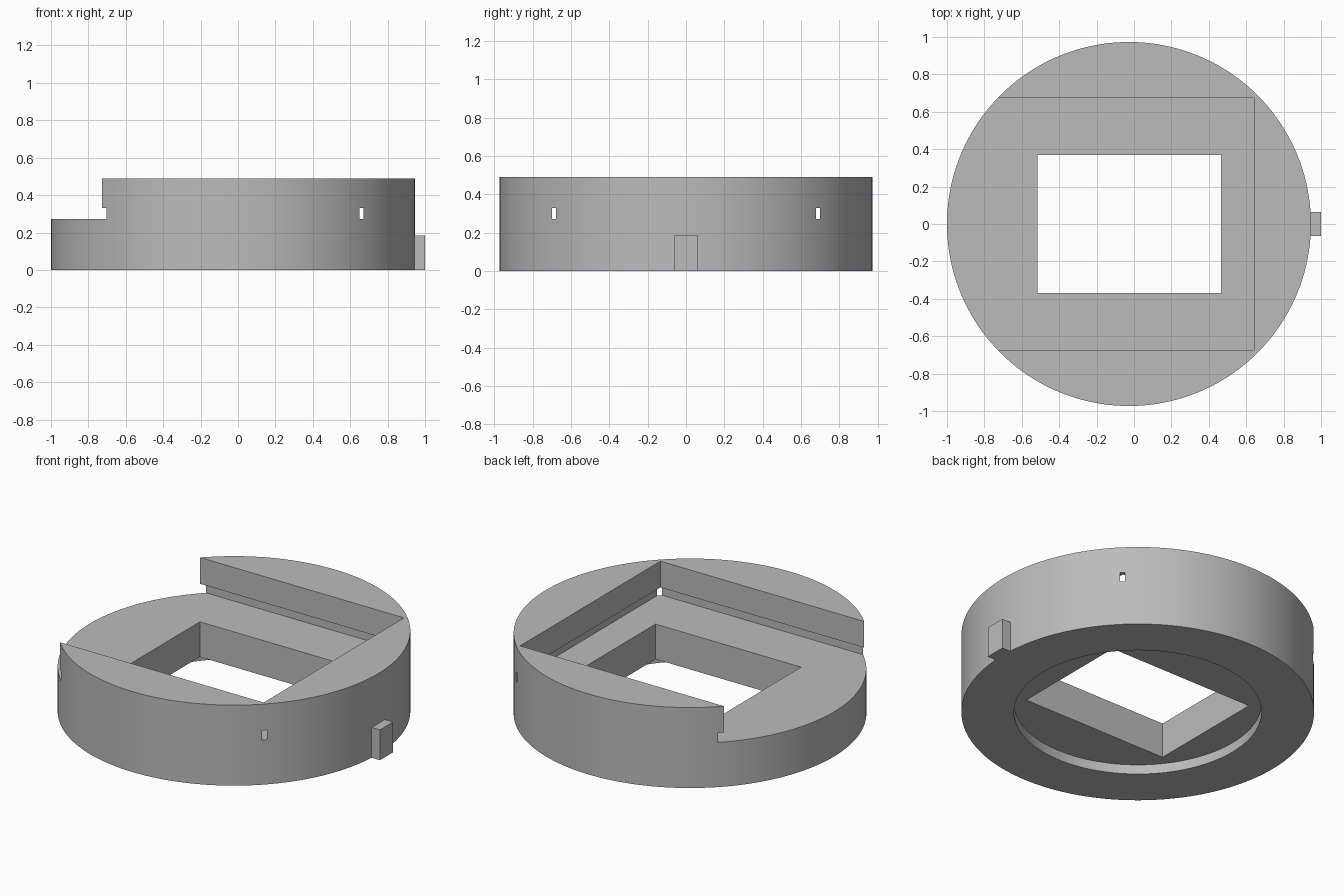
import bpy

cube = bpy.data.objects.get("Cube")
if cube:
    bpy.data.objects.remove(cube, do_unlink=True)

CX = -0.027      # disc axis, offset by the side tab
RADIUS = 0.973
HEIGHT = 0.49

grey = bpy.data.materials.new("plain grey")
grey.use_nodes = True
colour = (0.5, 0.5, 0.5, 1)
grey.diffuse_color = colour
grey.node_tree.nodes["Principled BSDF"].inputs["Base Color"].default_value = colour


def box(name, low, high):
    """Axis-aligned box between two corners."""
    middle = [(a + b) / 2 for a, b in zip(low, high)]
    bpy.ops.mesh.primitive_cube_add(size=1, location=middle)
    ob = bpy.context.object
    ob.name = name
    ob.scale = [b - a for a, b in zip(low, high)]
    bpy.ops.object.transform_apply(location=False, rotation=False, scale=True)
    ob.data.materials.append(grey)
    return ob


def cylinder(name, radius, bottom, top):
    """Upright cylinder on the disc axis."""
    bpy.ops.mesh.primitive_cylinder_add(
        vertices=160, radius=radius, depth=top - bottom,
        location=(CX, 0, (top + bottom) / 2))
    ob = bpy.context.object
    ob.name = name
    ob.data.materials.append(grey)
    return ob


def cut(target, cutter):
    """Subtract the cutter, then discard it."""
    cutter.hide_render = True
    bpy.context.view_layer.objects.active = target
    mod = target.modifiers.new("cut", 'BOOLEAN')
    mod.operation = 'DIFFERENCE'
    mod.solver = 'EXACT'
    mod.object = cutter
    bpy.ops.object.modifier_apply(modifier=mod.name)
    bpy.data.objects.remove(cutter, do_unlink=True)


# Round body
body = cylinder("round_body", RADIUS, 0, HEIGHT)

# Undercut slot, then the open-ended pocket above it
cut(body, box("slot_cutter", (-1.5, -0.699, 0.272), (0.67, 0.699, 0.33)))
cut(body, box("pocket_cutter", (-1.6, -0.675, 0.3), (0.645, 0.675, 0.8)))

# Shallow round recess underneath and the rectangular through opening
cut(body, cylinder("recess_cutter", 0.683, -0.2, 0.058))
cut(body, box("opening_cutter", (-0.516, -0.37, -0.3), (0.464, 0.37, 0.9)))

bpy.ops.object.select_all(action='DESELECT')
body.select_set(True)
bpy.context.view_layer.objects.active = body
bpy.ops.object.shade_smooth_by_angle(angle=0.5)

# Locating tab on the side
box("side_tab", (0.94, -0.063, 0), (1, 0.063, 0.185))
